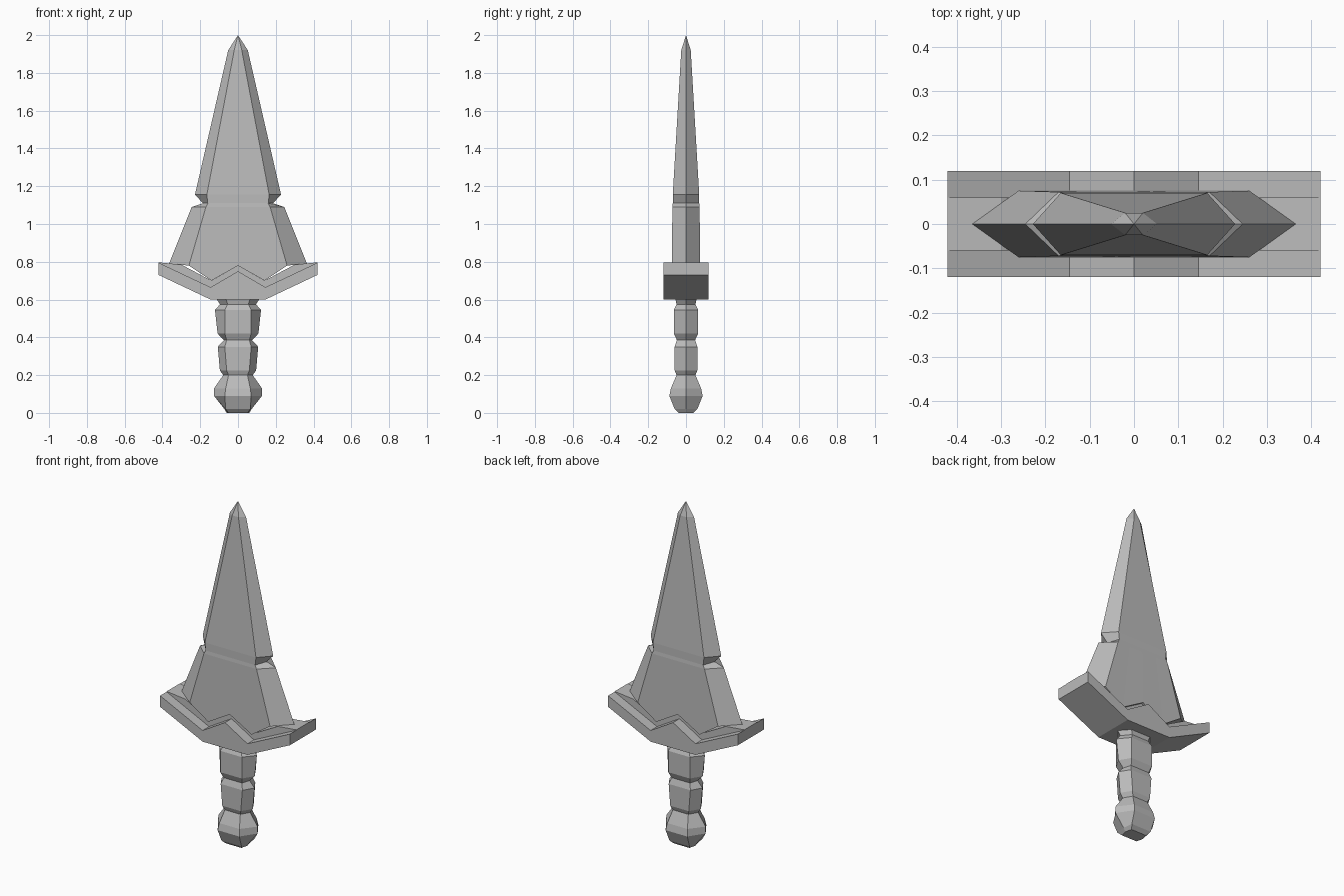
import bpy
import bmesh

cube = bpy.data.objects.get("Cube")
if cube:
    bpy.data.objects.remove(cube)

# One plain stone-grey material
grey = bpy.data.materials.new("stone_grey")
grey.use_nodes = True
colour = (0.5, 0.5, 0.5, 1)
grey.diffuse_color = colour
grey.node_tree.nodes["Principled BSDF"].inputs["Base Color"].default_value = colour


def finish(bm, name):
    bmesh.ops.remove_doubles(bm, verts=bm.verts, dist=0.0005)
    bmesh.ops.recalc_face_normals(bm, faces=bm.faces)
    mesh = bpy.data.meshes.new(name)
    bm.to_mesh(mesh)
    bm.free()
    mesh.materials.append(grey)
    obj = bpy.data.objects.new(name, mesh)
    bpy.context.collection.objects.link(obj)
    return obj


def loft(bm, rings):
    """Join rings of points with quads and return the vertex rings."""
    loops = [[bm.verts.new(p) for p in ring] for ring in rings]
    for a, b in zip(loops, loops[1:]):
        for i in range(len(a)):
            j = (i + 1) % len(a)
            bm.faces.new((a[i], a[j], b[j], b[i]))
    return loops


def prism(name, half_top, half_bottom, depth):
    """Mirrored front profile, built as strips and given depth along y."""
    bm = bmesh.new()
    top = [(-x, z) for x, z in reversed(half_top[1:])] + half_top
    bottom = [(-x, z) for x, z in reversed(half_bottom[1:])] + half_bottom
    rings = []
    for (x, zt), (_, zb) in zip(top, bottom):
        rings.append([(x, -depth, zb), (x, depth, zb), (x, depth, zt), (x, -depth, zt)])
    loops = loft(bm, rings)
    bm.faces.new(loops[0])
    bm.faces.new(loops[-1])
    return finish(bm, name)


# Blade: bevelled hexagonal sections (z, edge, flat, thickness) with side notches
blade_rows = [
    (0.79, 0.365, 0.26, 0.075),
    (1.09, 0.245, 0.17, 0.072),
    (1.11, 0.185, 0.16, 0.070),
    (1.155, 0.228, 0.165, 0.070),
    (1.92, 0.052, 0.02, 0.025),
    (2.0, 0, 0, 0),
]
mid = 0.54
zigzag = [-0.01, -0.09, -0.01, -0.09, -0.01]
rings = []
for k, (z, edge, flat, thick) in enumerate(blade_rows):
    columns = [flat, flat * mid, 0, -flat * mid, -flat]
    drop = zigzag if k == 0 else [0] * 5
    front = [(x, -thick, z + d) for x, d in zip(columns, drop)]
    back = [(x, -y, h) for x, y, h in reversed(front)]
    rings.append([(edge, 0, z)] + front + [(-edge, 0, z)] + back)
bm = bmesh.new()
base = loft(bm, rings)[0]
n = len(base)
bm.faces.new((base[0], base[1], base[-1]))
bm.faces.new((base[5], base[6], base[7]))
for i in range(1, 5):
    bm.faces.new((base[i], base[i + 1], base[n - i - 1], base[n - i]))
finish(bm, "blade")

# Guard: wide swept bar, with a narrower raised seat under the blade
under = [(0, 0.60), (0.145, 0.60), (0.42, 0.73)]
prism("guard", [(0, 0.75), (0.145, 0.665), (0.42, 0.795)], under, 0.12)
prism("blade_seat",
      [(0, 0.78), (0.14, 0.70), (0.30, 0.785), (0.42, 0.797)],
      [(0, 0.62), (0.14, 0.62), (0.30, 0.70), (0.42, 0.76)], 0.06)

# Grip and pommel: hexagonal sections (z, edge, flat, thickness)
grip_rows = [
    (0.0, 0.06, 0.05, 0.04),
    (0.02, 0.072, 0.065, 0.06),
    (0.09, 0.127, 0.07, 0.088),
    (0.13, 0.127, 0.065, 0.08),
    (0.20, 0.078, 0.05, 0.05),
    (0.225, 0.096, 0.06, 0.06),
    (0.35, 0.107, 0.07, 0.06),
    (0.385, 0.075, 0.06, 0.048),
    (0.42, 0.108, 0.07, 0.064),
    (0.545, 0.122, 0.07, 0.064),
    (0.575, 0.095, 0.055, 0.05),
    (0.62, 0.125, 0.07, 0.06),
]
rings = [[(w, 0, z), (f, -t, z), (-f, -t, z), (-w, 0, z), (-f, t, z), (f, t, z)]
         for z, w, f, t in grip_rows]
bm = bmesh.new()
loops = loft(bm, rings)
bm.faces.new(loops[0])
bm.faces.new(loops[-1])
finish(bm, "grip")
